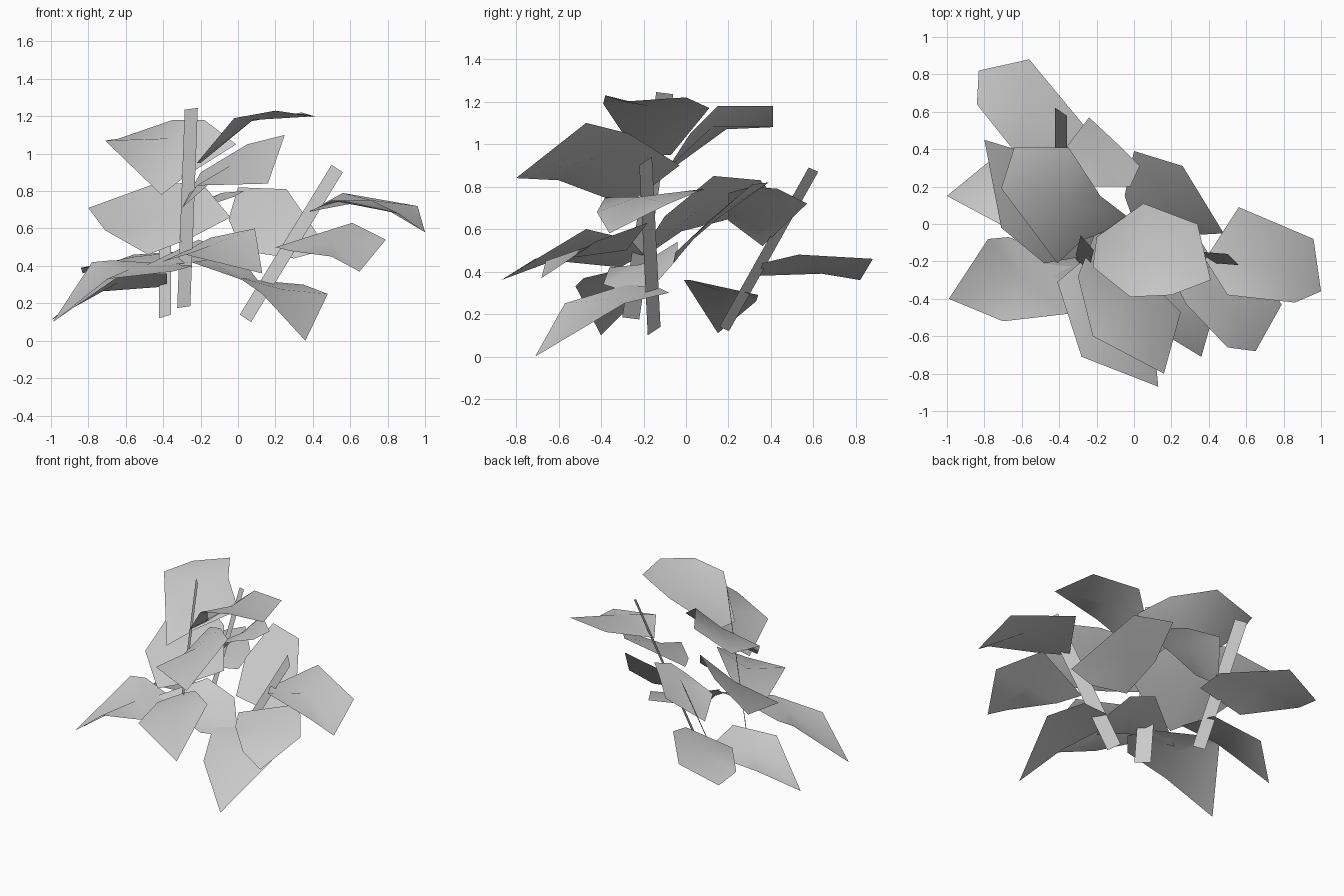
import bpy
import bmesh
import math
from mathutils import Vector

old_cube = bpy.data.objects.get("Cube")
if old_cube:
    bpy.data.objects.remove(old_cube, do_unlink=True)

# One pale grey for the whole plant
grey = bpy.data.materials.new("pale_grey")
grey.use_nodes = True
colour = (.6, .6, .6, 1)
grey.diffuse_color = colour
grey.node_tree.nodes["Principled BSDF"].inputs["Base Color"].default_value = colour


def finish_object(name, mesh_builder):
    """Turn a bmesh into a linked object with the shared material."""
    bmesh.ops.recalc_face_normals(mesh_builder, faces=mesh_builder.faces)
    if sum(face.normal.z * face.calc_area() for face in mesh_builder.faces) < 0:
        bmesh.ops.reverse_faces(mesh_builder, faces=mesh_builder.faces)
    mesh = bpy.data.meshes.new(name)
    mesh_builder.to_mesh(mesh)
    mesh_builder.free()
    mesh.materials.append(grey)
    plant_part = bpy.data.objects.new(name, mesh)
    bpy.context.collection.objects.link(plant_part)
    bpy.ops.object.select_all(action="DESELECT")
    plant_part.select_set(True)
    bpy.context.view_layer.objects.active = plant_part
    bpy.ops.object.shade_smooth_by_angle(angle=math.radians(50))


def leaf(name, *outline, arch=.03):
    """Fan a leaf blade from a slightly arched centre to its outline."""
    corners = [Vector(point) for point in outline]
    middle = sum(corners, Vector()) / len(corners)
    middle.z += arch
    builder = bmesh.new()
    centre = builder.verts.new(middle)
    rim = [builder.verts.new(corner) for corner in corners]
    for current, following in zip(rim, rim[1:] + rim[:1]):
        builder.faces.new((centre, current, following))
    finish_object(name, builder)


def stem(name, bottom, top, across):
    """A flat ribbon stem between two points."""
    half = Vector(across) / 2
    low, high = Vector(bottom), Vector(top)
    builder = bmesh.new()
    corners = (low - half, low + half, high + half, high - half)
    builder.faces.new([builder.verts.new(corner) for corner in corners])
    finish_object(name, builder)


# Upper leaves
leaf("crown_leaf", (.05, .11, 1.17), (.34, 0, 1.22), (.41, -.3, 1.2), (.2, -.38, 1.23),
     (-.02, -.39, 1.19), (-.22, -.23, .95), (-.2, -.07, .95), arch=.05)
leaf("upper_right_leaf", (-.71, .19, 1.07), (-.64, .41, 1.08), (-.35, .41, 1.18),
     (-.18, .15, 1.18), (-.01, .02, 1.05), (-.28, -.09, .88), (-.41, -.21, .78), arch=.05)
leaf("upper_front_leaf", (.16, -.8, .84), (.25, -.47, 1.1), (.05, -.27, 1.05),
     (-.2, -.03, .9), (-.3, -.28, .71), (-.22, -.6, .83))

# Middle ring of leaves
leaf("middle_left_leaf", (.56, .09, .79), (.96, -.08, .72), (1, -.36, .58),
     (.86, -.42, .68), (.5, -.38, .75), (.38, -.19, .69), arch=.05)
leaf("middle_right_leaf", (-.8, .45, .71), (-.47, .35, .83), (-.2, .13, .85),
     (-.04, -.1, .66), (-.25, -.17, .55), (-.48, -.21, .46), (-.71, -.02, .59))
leaf("middle_back_leaf", (-.24, .57, .72), (-.09, .43, .79), (.03, .31, .8),
     (-.02, .2, .77), (-.14, .2, .73), (-.35, .2, .64), (-.4, .36, .52))
leaf("back_left_leaf", (0, .39, .82), (.26, .31, .81), (.48, -.05, .49),
     (.3, -.06, .44), (.02, -.05, .48), (-.05, .15, .65))

# Lower ring of leaves
leaf("front_left_leaf", (.61, -.18, .63), (.79, -.43, .54), (.65, -.68, .37),
     (.5, -.66, .45), (.28, -.43, .48), (.2, -.28, .5))
leaf("front_leaf", (.13, -.87, .36), (.09, -.47, .6), (-.15, -.26, .55),
     (-.28, -.2, .48), (-.41, -.31, .42), (-.28, -.71, .46))
leaf("inner_leaf", (-.54, -.24, .38), (-.21, -.04, .54), (0, -.04, .46),
     (.14, -.2, .28), (-.02, -.39, .34), (-.25, -.36, .42))
leaf("back_right_leaf", (-.56, .88, .46), (-.27, .53, .48), (-.25, .36, .44),
     (-.6, .34, .38), (-.84, .64, .39), (-.83, .82, .36))
leaf("front_right_leaf", (-.99, -.4, .1), (-.7, -.52, .33), (-.35, -.48, .37),
     (-.24, -.35, .4), (-.35, -.2, .41), (-.67, -.07, .43), (-.78, -.08, .42))
leaf("lower_right_leaf", (-1, .15, .11), (-.78, .33, .26), (-.38, .34, .29),
     (-.38, .02, .36), (-.7, -.01, .36))
leaf("lowest_front_leaf", (.36, -.71, 0), (.48, -.29, .25), (.35, -.08, .3),
     (.13, -.12, .32), (0, -.28, .34), (.13, -.57, .25))

# Ribbon stems
stem("right_stem", (-.29, -.26, .18), (-.25, -.1, 1.24), (.07, -.08, .01))
stem("left_stem", (.04, -.15, .12), (.53, -.19, .92), (.06, -.06, -.04))
stem("back_stem", (-.39, .18, .13), (-.39, .6, .88), (.065, -.045, .02))
